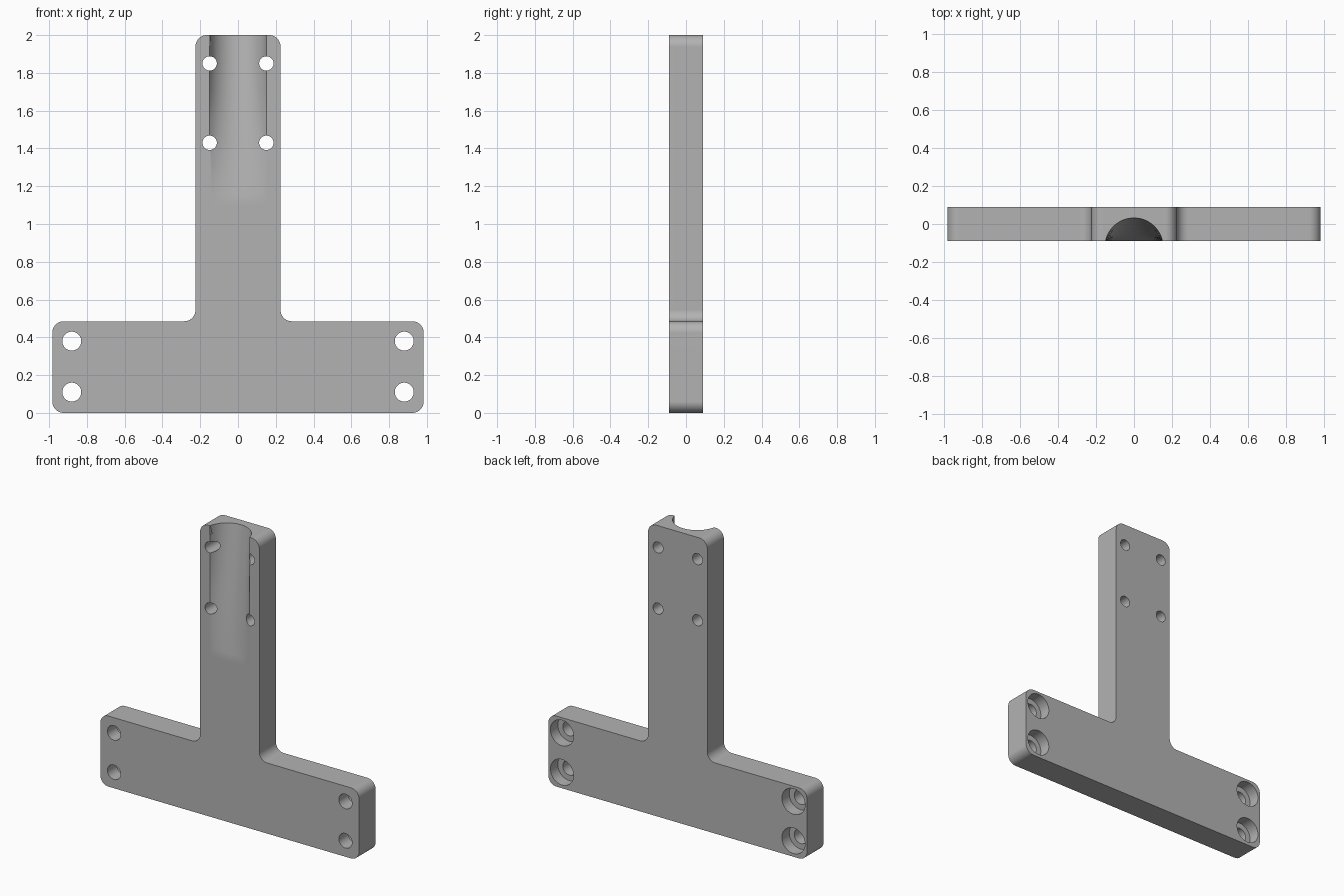
import bpy, bmesh, math
from mathutils import Vector

if "Cube" in bpy.data.objects:
    bpy.data.objects.remove(bpy.data.objects["Cube"])

FRONT, BACK = -0.09, 0.09
HEIGHT, BASE_H, BASE_W, STEM_W = 2.0, 0.485, 0.983, 0.225

grey = bpy.data.materials.new("light grey")
grey.use_nodes = True
colour = (0.45, 0.45, 0.45, 1)
grey.diffuse_color = colour
grey.node_tree.nodes["Principled BSDF"].inputs["Base Color"].default_value = colour


def make_object(name, bm):
    bmesh.ops.recalc_face_normals(bm, faces=bm.faces)
    mesh = bpy.data.meshes.new(name)
    bm.to_mesh(mesh)
    bm.free()
    mesh.materials.append(grey)
    ob = bpy.data.objects.new(name, mesh)
    bpy.context.collection.objects.link(ob)
    return ob


def rounded(corners, radius, steps=10):
    """Replace each corner of a right-angled outline with an arc."""
    out = []
    for i, corner in enumerate(corners):
        c = Vector(corner)
        a = (Vector(corners[i - 1]) - c).normalized() * radius
        b = (Vector(corners[(i + 1) % len(corners)]) - c).normalized() * radius
        for k in range(steps + 1):
            t = math.pi / 2 * k / steps
            out.append(c + a * (1 - math.sin(t)) + b * (1 - math.cos(t)))
    return out


def loft(rings):
    """Closed solid through a list of matching rings."""
    bm = bmesh.new()
    loops = [[bm.verts.new(p) for p in ring] for ring in rings]
    n = len(loops[0])
    for low, high in zip(loops, loops[1:]):
        for i in range(n):
            j = (i + 1) % n
            bm.faces.new((low[i], low[j], high[j], high[i]))
    bm.faces.new(loops[0])
    bm.faces.new(loops[-1])
    return bm


def cylinder(x, z, radius, y0, y1, sides=40):
    turns = [2 * math.pi * i / sides for i in range(sides)]
    return loft([[(x + radius * math.cos(t), y, z + radius * math.sin(t))
                  for t in turns] for y in (y0, y1)])


def cut(body, bm):
    cutter = make_object("cutter", bm)
    cutter.hide_render = True
    mod = body.modifiers.new("cut", 'BOOLEAN')
    mod.operation, mod.solver, mod.object = 'DIFFERENCE', 'EXACT', cutter
    bpy.context.view_layer.objects.active = body
    bpy.ops.object.modifier_apply(modifier=mod.name)
    bpy.data.objects.remove(cutter)


# T-shaped plate with rounded corners
half = [(BASE_W, 0), (BASE_W, BASE_H), (STEM_W, BASE_H), (STEM_W, HEIGHT)]
outline = rounded(half + [(-x, z) for x, z in reversed(half)], 0.06)
bm = loft([[(p.x, y, p.y) for p in outline] for y in (FRONT, BACK)])

# Softened front edges of the stem
edges = [e for e in bm.edges
         if all(abs(v.co.y - FRONT) < 1e-4 and abs(abs(v.co.x) - STEM_W) < 1e-4 for v in e.verts)
         and e.calc_length() > 1]
bmesh.ops.bevel(bm, geom=edges, offset=0.025, segments=6, profile=0.5, affect='EDGES')
bracket = make_object("t_bracket", bm)

# Tapering round channel that runs out towards the middle of the stem
rings = []
START, STEPS = 1.1, 12
for k in range(STEPS + 1):
    z = START - 0.02 + (HEIGHT + 0.04 - START) * k / STEPS
    depth = 0.122 * (z - START) / (HEIGHT - START)
    depth = depth if abs(depth) > 1e-4 else 1e-4
    w = 0.15
    radius = (w * w + depth * depth) / (2 * depth)
    a = 2 * math.atan(depth / w)
    arc = [(radius * math.sin(s * a / 12), FRONT + radius * (math.cos(s * a / 12) - math.cos(a)), z)
           for s in range(-12, 13)]
    rings.append(arc + [(w, -0.2, z), (-w, -0.2, z)])
cut(bracket, loft(rings))

# Screw holes in the stem, counterbored holes in the base
for side in (-1, 1):
    for z in (1.43, 1.85):
        cut(bracket, cylinder(side * 0.15, z, 0.038, -0.3, 0.3))
    for z in (0.11, 0.38):
        cut(bracket, cylinder(side * 0.88, z, 0.05, -0.3, 0.3))
        cut(bracket, cylinder(side * 0.88, z, 0.088, BACK - 0.08, 0.3))

# Smooth curves, sharp edges
bpy.ops.object.select_all(action='DESELECT')
bracket.select_set(True)
bpy.context.view_layer.objects.active = bracket
bpy.ops.object.shade_smooth_by_angle(angle=math.radians(25))
normals = bracket.modifiers.new("flat faces", 'WEIGHTED_NORMAL')
normals.keep_sharp = True
